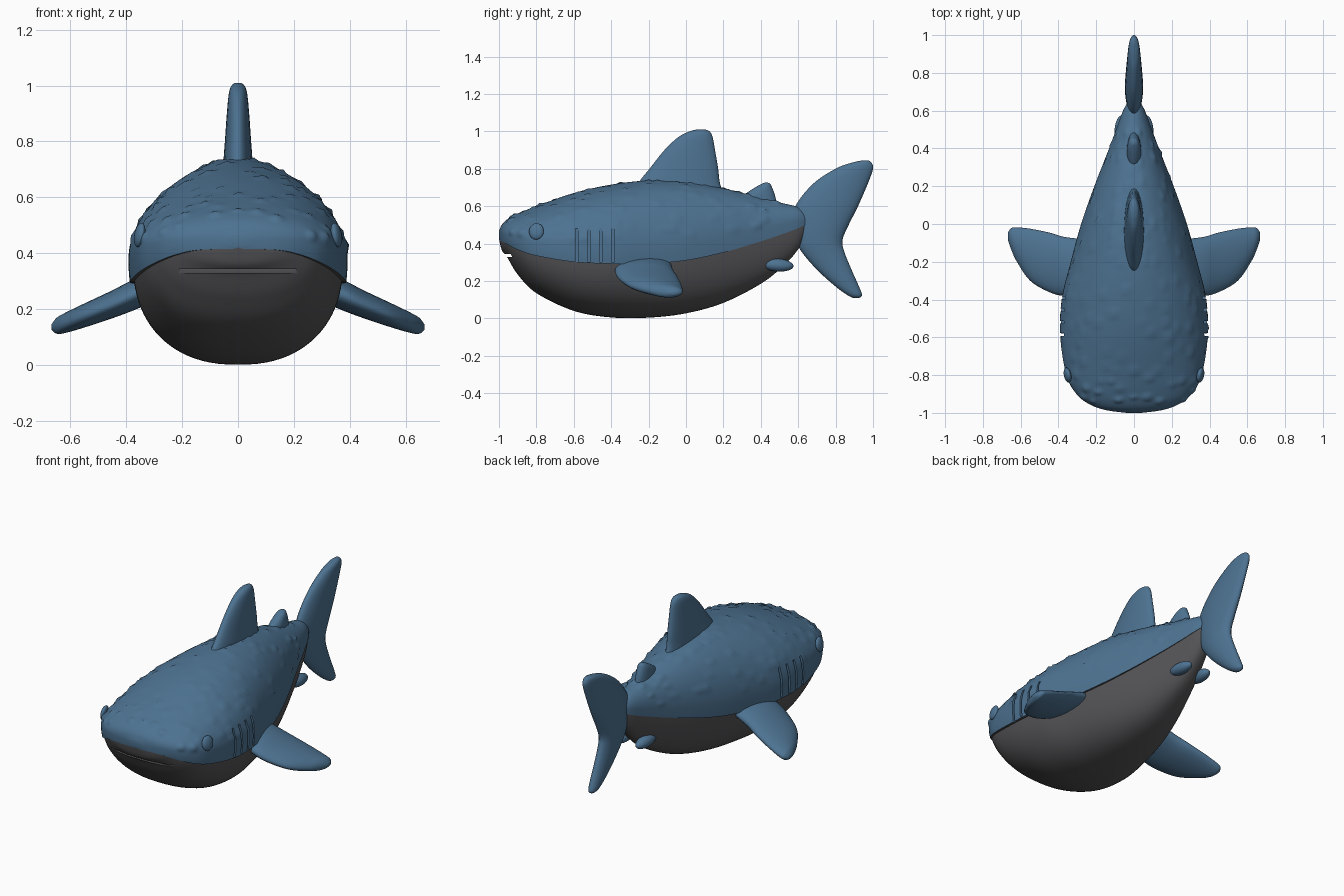
import bpy, bmesh, math, random
from mathutils import Vector

if "Cube" in bpy.data.objects:
    bpy.data.objects.remove(bpy.data.objects["Cube"])

random.seed(4)


def material(name, rgb):
    m = bpy.data.materials.new(name)
    m.diffuse_color = (*rgb, 1)
    m.use_nodes = True
    m.node_tree.nodes["Principled BSDF"].inputs["Base Color"].default_value = m.diffuse_color
    return m


BLUE = material("ocean blue", (0.075, 0.17, 0.285))
GREY = material("belly grey", (0.088, 0.088, 0.094))


def smooth_rows(rows, n):
    """Catmull-Rom interpolation between rows of numbers."""
    out = []
    for i in range(len(rows) - 1):
        p0, p1, p2, p3 = (rows[max(i - 1, 0)], rows[i], rows[i + 1],
                          rows[min(i + 2, len(rows) - 1)])
        for k in range(n):
            t = k / n
            out.append([0.5 * (2 * b + (c - a) * t + (2 * a - 5 * b + 4 * c - d) * t * t
                               + (3 * b - a - 3 * c + d) * t ** 3)
                        for a, b, c, d in zip(p0, p1, p2, p3)])
    return out + [list(rows[-1])]


def loft(name, rings, mats, rule=None):
    """Skin closed rings; rule(index in ring) picks the material slot."""
    bm = bmesh.new()
    vs = [[bm.verts.new(p) for p in r] for r in rings]
    n = len(rings[0])
    for a, b in zip(vs, vs[1:]):
        for j in range(n):
            f = bm.faces.new((a[j], a[(j + 1) % n], b[(j + 1) % n], b[j]))
            f.material_index = rule(j) if rule else 0
    bm.faces.new(vs[0])
    bm.faces.new(vs[-1])
    bmesh.ops.recalc_face_normals(bm, faces=bm.faces)
    me = bpy.data.meshes.new(name)
    bm.to_mesh(me)
    bm.free()
    for m in mats:
        me.materials.append(m)
    ob = bpy.data.objects.new(name, me)
    bpy.context.collection.objects.link(ob)
    return ob


def smooth(ob, angle=45):
    bpy.ops.object.select_all(action='DESELECT')
    ob.select_set(True)
    bpy.context.view_layer.objects.active = ob
    bpy.ops.object.shade_smooth_by_angle(angle=math.radians(angle))


# body: y, top, bottom, half width, widest height, colour line
BODY = [(-1.0, .465, .425, .04, .445, .415),
        (-.985, .50, .365, .15, .45, .412),
        (-.955, .53, .325, .235, .445, .395),
        (-.90, .56, .235, .305, .435, .367),
        (-.80, .60, .135, .358, .415, .335),
        (-.60, .67, .04, .39, .385, .302),
        (-.40, .715, .005, .383, .37, .292),
        (-.20, .737, .004, .335, .37, .292),
        (0, .73, .027, .28, .385, .31),
        (.20, .695, .083, .21, .42, .352),
        (.40, .645, .185, .132, .465, .412),
        (.52, .615, .28, .088, .50, .452),
        (.60, .595, .37, .058, .52, .482),
        (.65, .56, .47, .03, .525, .505)]
NU, NL, STEP = 32, 20, 0.96


def section(y, top, bot, w, zm, zb):
    tb = -math.asin(max(-1, min(1, (zm - zb) / (zm - bot))))

    def point(t, k):
        s = math.sin(t)
        if s >= 0:
            return w * math.cos(t), zm + (top - zm) * s
        return w * k * max(0, 1 - (-s) ** 2.4) ** (1 / 2.4), zm + (zm - bot) * s
    half = [point(math.pi / 2 + (tb - math.pi / 2) * i / NU, 1) for i in range(NU + 1)]
    half += [point(tb + (-math.pi / 2 - tb) * i / NL, STEP) for i in range(NL + 1)]
    half[0], half[-1] = (0, top), (0, bot)
    return ([Vector((x, y, z)) for x, z in half]
            + [Vector((-x, y, z)) for x, z in half[-2:0:-1]])


rings = [section(*r) for r in smooth_rows(BODY, 8)]
count = len(rings[0])
body = loft("body", rings, [BLUE, GREY],
            lambda j: 0 if j < NU or j >= count - NU else 1)

# small skin bumps over the blue back
verts = [v for v in body.data.vertices]
normals = [v.normal.copy() for v in verts]
back = [v.co.copy() for v, n in zip(verts, normals)
        if n.z > 0.12 and -.95 < v.co.y < .5 and v.co.z > .42]
seeds = []
while len(seeds) < 130:
    c = random.choice(back)
    if all((c - s[0]).length > .045 for s in seeds):
        seeds.append((c, random.uniform(.022, .036), random.uniform(.005, .011)))
for v, n in zip(verts, normals):
    if v.co.z > .38:
        base = v.co.copy()
        lift = sum(h * (1 - ((base - c).length / r) ** 2) ** 2
                   for c, r, h in seeds if (base - c).length < r)
        v.co = base + n * lift


def cut(name, centre, size, mat):
    bpy.ops.mesh.primitive_cube_add(size=1, location=centre)
    c = bpy.context.object
    c.name, c.scale = name, size
    c.data.materials.append(mat)
    c.hide_render = True
    m = body.modifiers.new(name, 'BOOLEAN')
    m.operation, m.object, m.solver = 'DIFFERENCE', c, 'EXACT'
    bpy.context.view_layer.objects.active = body
    bpy.ops.object.modifier_apply(modifier=name)
    bpy.data.objects.remove(c)


# gill slits and mouth groove
for side in (1, -1):
    for y, x in ((-.585, .366), (-.52, .366), (-.455, .364), (-.39, .355)):
        cut("gill_cutter", (side * (x + .05), y, .39), (.1, .014, .18), BLUE)
cut("mouth_cutter", (0, -1.0, .336), (.42, .14, .014), GREY)
smooth(body, 40)


def fin(name, rows, place, n=28):
    """Rows: span, leading y, trailing y, half thickness, offset."""
    rings = []
    for s, y0, y1, h, o in smooth_rows(rows, 6):
        ring = []
        for i in range(n):
            a = 2 * math.pi * i / n
            ring.append(place(s, (y0 + y1) / 2 + (y1 - y0) / 2 * math.cos(a),
                              h * math.sin(a) + o))
        rings.append(ring)
    smooth(loft(name, rings, [BLUE]), 60)


def upright(s, y, t):
    return (t, y, s)


# dorsal fins
fin("dorsal_fin", [(.66, -.28, .20, .054, 0), (.73, -.25, .18, .052, 0),
                   (.80, -.195, .172, .047, 0), (.90, -.115, .155, .04, 0),
                   (.97, -.04, .142, .033, 0), (1.0, .02, .125, .023, 0),
                   (1.01, .06, .10, .008, 0)], upright)
fin("rear_dorsal_fin", [(.60, .25, .49, .04, 0), (.66, .31, .475, .037, 0),
                        (.70, .37, .46, .03, 0), (.72, .408, .45, .018, 0),
                        (.726, .422, .436, .005, 0)], upright)

# tail fin
fin("tail_fin", [(.845, .945, .975, .008, 0), (.832, .885, .992, .024, 0),
                 (.80, .80, 1.0, .032, 0), (.72, .68, .972, .039, 0),
                 (.60, .585, .92, .046, 0), (.50, .575, .87, .048, 0),
                 (.42, .59, .837, .046, 0), (.36, .615, .845, .043, 0),
                 (.26, .70, .885, .038, 0), (.17, .80, .925, .032, 0),
                 (.125, .862, .941, .024, 0), (.108, .895, .925, .007, 0)], upright)

# pectoral fins, pelvic fins and eyes on both sides
for side, label in ((1, "right"), (-1, "left")):
    fin(label + "_pectoral_fin",
        [(.27, -.37, -.08, .05, .29), (.37, -.38, -.068, .055, .252),
         (.45, -.36, -.045, .05, .217), (.55, -.30, -.025, .043, .177),
         (.62, -.20, -.018, .036, .15), (.65, -.135, -.022, .028, .14),
         (.667, -.085, -.045, .01, .136)],
        lambda s, y, t: (side * s, y, t))
    for part, loc, size, rot in (
            ("pelvic_fin", (.068, .49, .285), (.036, .085, .034), (-.08, .5, 0)),
            ("eye", (.352, -.80, .465), (.018, .04, .044), (0, -.18, -.2))):
        bpy.ops.mesh.primitive_uv_sphere_add(
            segments=32, ring_count=16, location=(side * loc[0], loc[1], loc[2]),
            rotation=(rot[0], side * rot[1], side * rot[2]))
        ob = bpy.context.object
        ob.name = label + "_" + part
        ob.scale = size
        ob.data.materials.append(BLUE)
        smooth(ob, 60)
